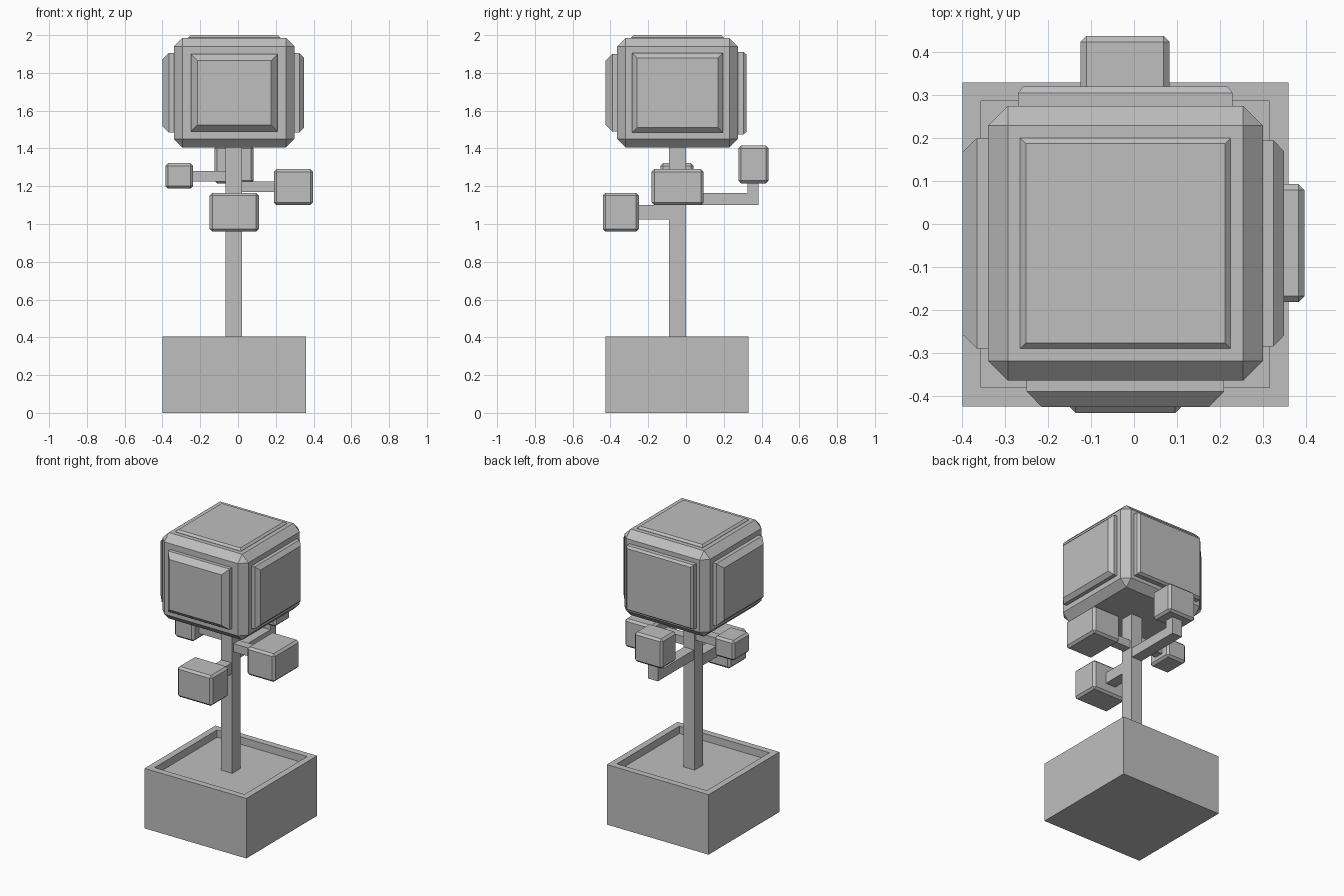
import bpy
import bmesh
from mathutils import Vector

cube = bpy.data.objects.get("Cube")
if cube:
    bpy.data.objects.remove(cube, do_unlink=True)

GREY = (0.52, 0.52, 0.52, 1.0)
grey = bpy.data.materials.new("plain grey")
grey.use_nodes = True
grey.diffuse_color = GREY
grey.node_tree.nodes["Principled BSDF"].inputs["Base Color"].default_value = GREY


def box_mesh(lo, hi):
    """Box spanning two corners."""
    lo, hi = Vector(lo), Vector(hi)
    bm = bmesh.new()
    bmesh.ops.create_cube(bm, size=1)
    for v in bm.verts:
        v.co = Vector(lo[i] + (v.co[i] + 0.5) * (hi[i] - lo[i]) for i in range(3))
    bm.normal_update()
    return bm


def finish(name, bm):
    mesh = bpy.data.meshes.new(name)
    bm.to_mesh(mesh)
    bm.free()
    mesh.materials.append(grey)
    obj = bpy.data.objects.new(name, mesh)
    bpy.context.collection.objects.link(obj)
    return obj


def box(name, lo, hi, bevel=0.0):
    bm = box_mesh(lo, hi)
    if bevel:
        bmesh.ops.bevel(bm, geom=bm.edges[:], offset=bevel, segments=1,
                        profile=0.5, affect='EDGES')
    return finish(name, bm)


def inset_box(name, lo, hi, normal, inset, depth):
    """Box whose face along normal is inset, then moved out (or in) by depth."""
    bm = box_mesh(lo, hi)
    normal = Vector(normal)
    face = max(bm.faces, key=lambda f: f.normal.dot(normal))
    bmesh.ops.inset_region(bm, faces=[face], thickness=inset, use_even_offset=True)
    bmesh.ops.translate(bm, verts=face.verts[:], vec=normal * depth)
    return finish(name, bm)


# Planter: rim, then the sunken soil
planter = box_mesh((-0.40, -0.425, 0), (0.36, 0.33, 0.405))
top = max(planter.faces, key=lambda f: f.normal.z)
bmesh.ops.inset_region(planter, faces=[top], thickness=0.044, use_even_offset=True)
soil = bmesh.ops.extrude_discrete_faces(planter, faces=[top])["faces"][0]
bmesh.ops.translate(planter, verts=soil.verts[:], vec=(0, 0, -0.05))
finish("planter", planter)

# Trunk
box("trunk", (-0.065, -0.09, 0.355), (0.02, 0, 1.42))

# Crown with chamfered edges and a raised panel on each side
box("crown", (-0.34, -0.365, 1.405), (0.30, 0.275, 1.985), 0.046)
inset_box("crown_front_panel", (-0.25, -0.39, 1.49), (0.21, -0.35, 1.90),
          (0, -1, 0), 0.035, 0.036)
inset_box("crown_back_panel", (-0.27, 0.26, 1.475), (0.23, 0.305, 1.91),
          (0, 1, 0), 0.012, 0.015)
inset_box("crown_right_panel", (-0.366, -0.29, 1.485), (-0.32, 0.20, 1.905),
          (-1, 0, 0), 0.033, 0.034)
inset_box("crown_left_panel", (0.28, -0.285, 1.485), (0.325, 0.195, 1.905),
          (1, 0, 0), 0.025, 0.024)
inset_box("crown_top_panel", (-0.265, -0.29, 1.96), (0.225, 0.20, 1.987),
          (0, 0, 1), 0.013, 0.013)

# Branches
box("front_branch", (-0.06, -0.27, 1.025), (0.015, -0.08, 1.10))
box("back_branch", (-0.06, -0.01, 1.10), (0.015, 0.385, 1.165))
box("back_branch_riser", (-0.06, 0.325, 1.16), (0.015, 0.385, 1.23))
box("left_branch", (0.01, -0.075, 1.17), (0.21, -0.015, 1.225))
box("right_branch", (-0.25, -0.075, 1.225), (-0.055, -0.015, 1.28))

# Leaf blocks at the branch ends
LEAVES = {
    "front_leaf_block": ((-0.15, -0.44, 0.96), (0.11, -0.25, 1.165)),
    "back_leaf_block": ((-0.125, 0.277, 1.215), (0.083, 0.438, 1.415)),
    "left_leaf_block": ((0.19, -0.182, 1.10), (0.397, 0.093, 1.29)),
    "right_leaf_block": ((-0.385, -0.135, 1.187), (-0.237, 0.04, 1.322)),
}
for leaf, (low, high) in LEAVES.items():
    box(leaf, low, high, 0.014)
